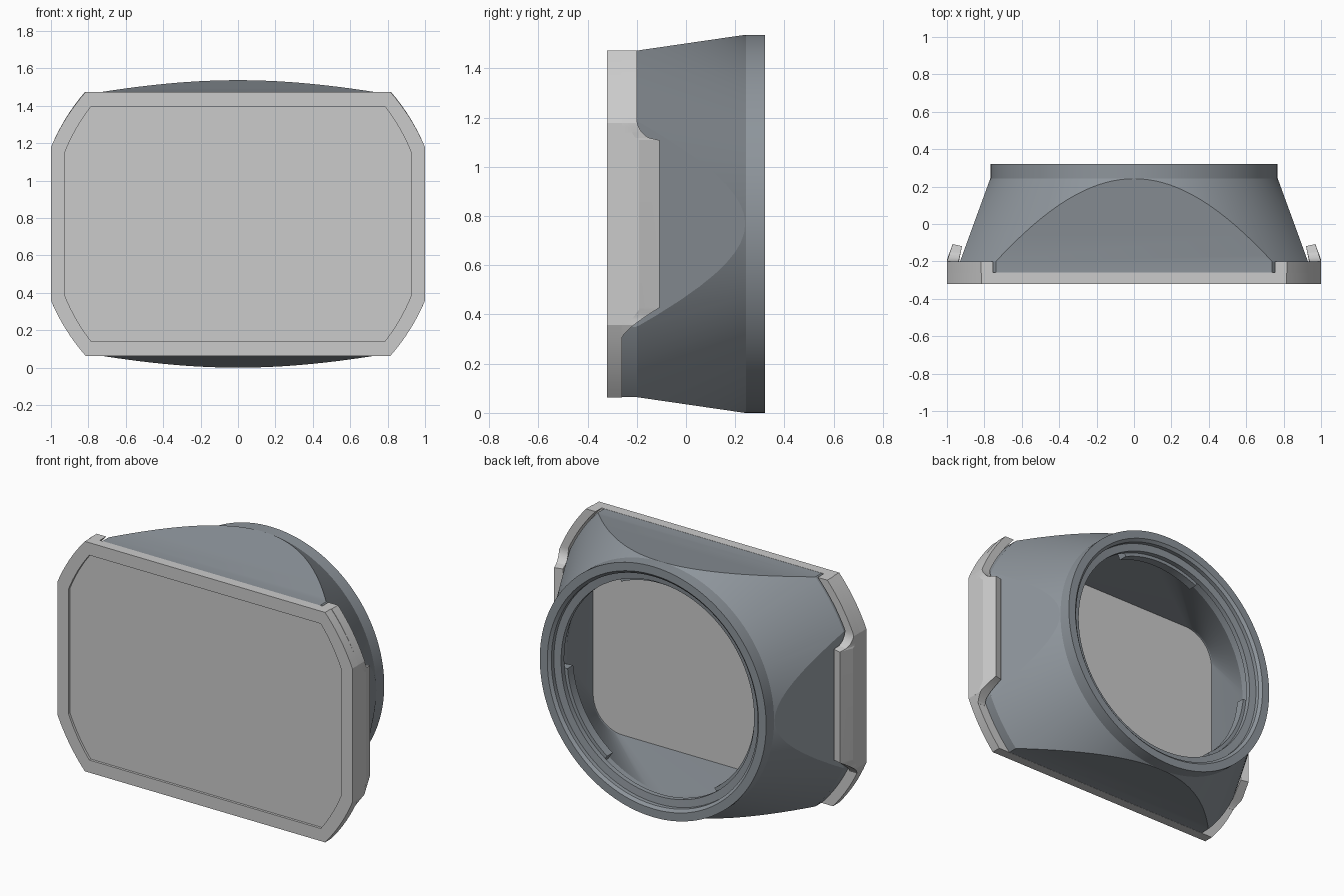
import bpy, bmesh
from math import sin, cos, pi, sqrt, radians, atan2

if "Cube" in bpy.data.objects:
    bpy.data.objects.remove(bpy.data.objects["Cube"])

CZ = 0.768      # height of the optical axis


def loft(name, sections):
    """Closed solid through sections; each is (y, [(x, z), ...]) about the axis."""
    bm = bmesh.new()
    rings = [[bm.verts.new((x, y, z + CZ)) for x, z in pts] for y, pts in sections]
    for a, b in zip(rings, rings[1:]):
        for i in range(len(a)):
            j = (i + 1) % len(a)
            bm.faces.new((a[i], a[j], b[j], b[i]))
    bm.faces.new(rings[0])
    bm.faces.new(rings[-1])
    return finish(name, bm)


def finish(name, bm):
    bmesh.ops.recalc_face_normals(bm, faces=bm.faces)
    me = bpy.data.meshes.new(name)
    bm.to_mesh(me)
    bm.free()
    ob = bpy.data.objects.new(name, me)
    bpy.context.collection.objects.link(ob)
    return ob


def boolean(ob, cutter, op):
    m = ob.modifiers.new(op, 'BOOLEAN')
    m.operation, m.object, m.solver = op, cutter, 'EXACT'
    bpy.context.view_layer.objects.active = ob
    bpy.ops.object.modifier_apply(modifier=m.name)
    bpy.data.objects.remove(cutter)


def circle(r, n=128):
    return [(r * cos(2 * pi * i / n), r * sin(2 * pi * i / n)) for i in range(n)]


def rect(w, h):
    return [(w, -h), (w, h), (-w, h), (-w, -h)]


def round_rect(w, h, r, n=24):
    out = []
    for k, (sx, sz) in enumerate([(1, 1), (-1, 1), (-1, -1), (1, -1)]):
        for i in range(n + 1):
            a = (k + i / n) * pi / 2
            out.append((sx * (w - r) + r * cos(a), sz * (h - r) + r * sin(a)))
    return out


def hole(r):
    return round_rect(r, r, r - 0.003)


def outline(w, side, top_x, h, n=8):
    """Rectangle whose corners are cut by shallow arcs about the axis."""
    a0, a1 = atan2(side, w), atan2(h, top_x)
    r0, r1 = sqrt(w * w + side * side), sqrt(top_x ** 2 + h * h)
    arc = []
    for i in range(n + 1):
        t = i / n
        a, r = a0 + (a1 - a0) * t, r0 + (r1 - r0) * t
        arc.append((r * cos(a), r * sin(a)))
    return (arc + [(-x, z) for x, z in reversed(arc)]
            + [(-x, -z) for x, z in arc] + [(x, -z) for x, z in reversed(arc)])


# Hood shell: a cone trimmed by four sloping planes, then hollowed
hood = loft("hood_shell", [(-0.26, circle(1.02)), (-0.2, circle(1.02)),
                           (0.243, circle(0.768)), (0.32, circle(0.768))])
trim = loft("trim", [(-0.3, rect(0.93, 0.704)), (-0.2, rect(0.93, 0.704)),
                     (0.243, rect(0.7685, 0.7685)), (0.36, rect(0.8, 0.8))])
boolean(hood, trim, 'INTERSECT')
cavity = loft("cavity", [(-0.3, round_rect(0.82, 0.65, 0.2)),
                         (-0.25, round_rect(0.81, 0.65, 0.2)),
                         (0.17, hole(0.69)), (0.24, hole(0.69)),
                         (0.245, hole(0.655)), (0.275, hole(0.655)),
                         (0.28, hole(0.70)), (0.305, hole(0.70)),
                         (0.34, hole(0.74))])
boolean(hood, cavity, 'DIFFERENCE')

# Bayonet lugs inside the mounting ring
lugs = []
for k in range(3):
    mid = radians(90 + 120 * k)
    angs = [mid + radians(-25 + 50 * i / 16) for i in range(17)]
    pts = ([(0.70 * cos(a), 0.70 * sin(a)) for a in angs]
           + [(0.635 * cos(a), 0.635 * sin(a)) for a in reversed(angs)])
    lugs.append(loft("bayonet_lug", [(0.19, pts), (0.244, pts)]))

# Cap plate with a shallow recessed front panel
cap = loft("cap_plate", [(-0.32, outline(1.0, 0.41, 0.815, 0.705)),
                         (-0.26, outline(1.0, 0.41, 0.815, 0.705))])
recess = loft("recess", [(-0.34, outline(0.925, 0.385, 0.785, 0.628)),
                         (-0.305, outline(0.925, 0.385, 0.785, 0.628))])
boolean(cap, recess, 'DIFFERENCE')


# Cap rim and grip tab: wall whose back edge rises to a leaning tab
def rim_back(z):
    if z > 0.43:
        return -0.2
    if z > 0.342:
        u = (0.43 - z) / 0.09
        return -0.2 + 0.09 * (1 - sqrt(max(0, 1 - u * u)))
    if z > -0.342:
        return -0.107
    return -0.259 + 0.152 * max(0, (z + 0.46) / 0.12) ** 1.3


def cap_rim(name, s):
    zs = ([-0.46 + 0.12 * i / 12 for i in range(13)] + [0.34 + 0.09 * i / 10 for i in range(11)]
          + [0.43 + 0.275 * i / 10 for i in range(1, 11)] + [-0.41, 0.41])
    bm = bmesh.new()
    rows = []
    for z in sorted(set(round(v, 4) for v in zs)):
        xo = min(1.0, sqrt(1.0805 ** 2 - z * z))
        xi = min(0.938, sqrt(1.032 ** 2 - z * z))
        t = rim_back(z)
        mid = min(-0.19, (t - 0.26) / 2)
        up = max(0, t + 0.2)
        prof = [(xo, -0.262), (xo, mid), (xo - 0.33 * up, t),
                (xi - 0.2 * up, t - 0.13 * up), (xi, mid - 0.005), (xi, -0.262)]
        rows.append([bm.verts.new((s * x, y, z + CZ)) for x, y in prof])
    for a, b in zip(rows, rows[1:]):
        for i in range(6):
            j = (i + 1) % 6
            bm.faces.new((a[i], a[j], b[j], b[i]))
    bm.faces.new(rows[0])
    bm.faces.new(rows[-1])
    return finish(name, bm)


rims = [cap_rim("cap_rim_right", 1), cap_rim("cap_rim_left", -1)]

# Blue-grey finish for the hood
mat = bpy.data.materials.new("hood_grey")
mat.diffuse_color = (0.27, 0.30, 0.33, 1)
mat.use_nodes = True
mat.node_tree.nodes["Principled BSDF"].inputs["Base Color"].default_value = mat.diffuse_color
for ob in [hood] + lugs:
    ob.data.materials.clear()
    ob.data.materials.append(mat)

# Smooth shading with crisp edges
bpy.ops.object.select_all(action='DESELECT')
for ob in [hood, cap] + lugs + rims:
    ob.select_set(True)
bpy.context.view_layer.objects.active = hood
bpy.ops.object.shade_smooth_by_angle(angle=radians(9))
